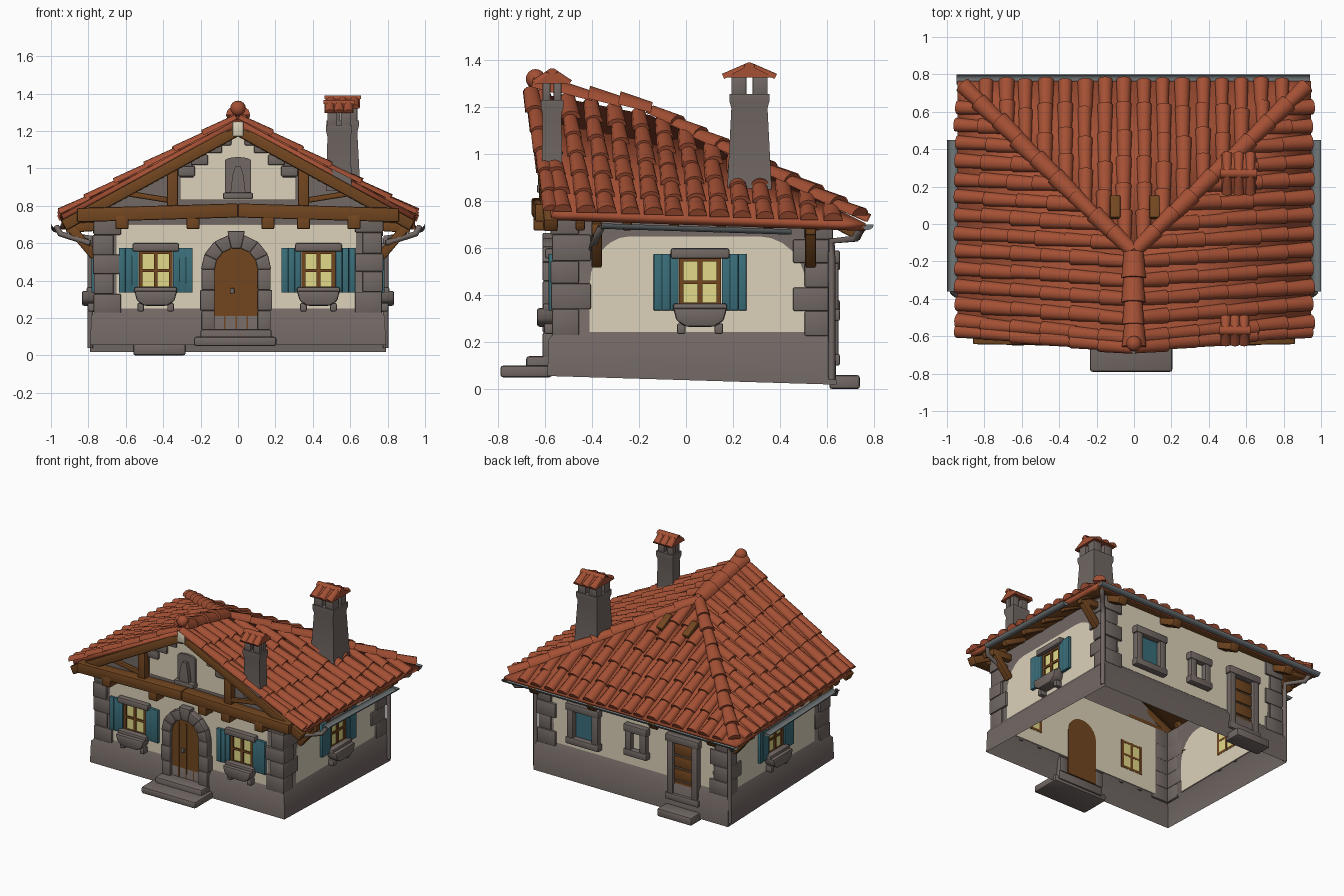
import bpy, bmesh, math, random
from mathutils import Vector, Matrix

if "Cube" in bpy.data.objects:
    bpy.data.objects.remove(bpy.data.objects["Cube"])
random.seed(4)
V = Vector
I = Matrix.Identity(4)

def mat(name, r, g, b):
    m = bpy.data.materials.new(name)
    lin = [((c / 255 + .055) / 1.055) ** 2.4 for c in (r, g, b)]
    m.diffuse_color = (*lin, 1)
    m.use_nodes = True
    m.node_tree.nodes["Principled BSDF"].inputs["Base Color"].default_value = m.diffuse_color
    return m

TILE = mat("terracotta", 164, 80, 52)
STONE = mat("grey stone", 114, 104, 100)
CREAM = mat("cream plaster", 220, 210, 186)
WOOD = mat("brown wood", 114, 70, 32)
TEAL = mat("teal paint", 58, 110, 122)
GLASS = mat("yellow glass", 226, 218, 136)
METAL = mat("gutter metal", 112, 118, 120)

def finish(name, bm, *mats, normals=True):
    if normals:
        bmesh.ops.recalc_face_normals(bm, faces=bm.faces)
    me = bpy.data.meshes.new(name)
    bm.to_mesh(me)
    bm.free()
    for m in mats:
        me.materials.append(m)
    me.shade_smooth()
    me.set_sharp_from_angle(angle=math.radians(40))
    ob = bpy.data.objects.new(name, me)
    bpy.context.collection.objects.link(ob)
    return ob

def prism(name, m, pts, y0, y1, M=I, bev=0.0):
    """Outline in x/z pushed from y0 to y1."""
    bm = bmesh.new()
    f = bm.faces.new([bm.verts.new((x, y0, z)) for x, z in pts])
    new = bmesh.ops.extrude_face_region(bm, geom=[f])["geom"]
    bmesh.ops.translate(bm, vec=(0, y1 - y0, 0), verts=[v for v in new if isinstance(v, bmesh.types.BMVert)])
    if bev:
        bmesh.ops.bevel(bm, geom=bm.edges[:], offset=bev, segments=2, affect='EDGES', profile=.5)
    bm.transform(M)
    return finish(name, bm, m)

def box(name, m, x0, x1, y0, y1, z0, z1, M=I, bev=.008):
    return prism(name, m, [(x0, z0), (x1, z0), (x1, z1), (x0, z1)], y0, y1, M, bev)

def beam(name, m, p, q, w, h):
    p, q = V(p), V(q)
    d = q - p
    side = d.cross(V((0, 0, 1))).normalized()
    R = Matrix((side, d.normalized(), side.cross(d).normalized())).transposed().to_4x4()
    return box(name, m, -w / 2, w / 2, -d.length / 2, d.length / 2, -h / 2, h / 2,
               Matrix.Translation((p + q) / 2) @ R)

def loft(name, m, rings, cap=True):
    """Stacked rectangles: x0, x1, y0, y1, z."""
    bm = bmesh.new()
    loops = [[bm.verts.new(c) for c in ((a, e, z), (b, e, z), (b, f, z), (a, f, z))] for a, b, e, f, z in rings]
    for lo, hi in zip(loops, loops[1:]):
        for i in range(4):
            bm.faces.new((lo[i], lo[(i + 1) % 4], hi[(i + 1) % 4], hi[i]))
    if cap:
        bm.faces.new(loops[-1])
    return finish(name, bm, m)

def barrel(bm, p, q, r0, r1, up=V((0, 0, 1)), n=6, lift=0.0):
    """Half-round tile from p down to q."""
    d = (q - p).normalized()
    side = d.cross(up).normalized()
    nrm = side.cross(d)
    rings = []
    for c, r in ((p, r0), (q + nrm * lift, r1)):
        rings.append([bm.verts.new(c + side * r * math.cos(math.pi * k / n) + nrm * r * .85 * math.sin(math.pi * k / n))
                      for k in range(n + 1)])
    for k in range(n):
        bm.faces.new((rings[0][k], rings[0][k + 1], rings[1][k + 1], rings[1][k]))
    bm.faces.new(rings[1])

def tile_run(bm, p, q, r, step=.17):
    n = max(1, round((q - p).length / step))
    for k in range(n):
        j = V((random.uniform(-.005, .005), random.uniform(-.005, .005), 0))
        a, b = p.lerp(q, k / n) + j, p.lerp(q, min((k + 1.1) / n, 1.0)) + j
        s = r * random.uniform(.92, 1.08)
        barrel(bm, a, b, s * .85, s * 1.05, lift=.008)

# Roof: two ruled side slopes and a hipped back
APEX, END, CX, CY = V((0, -.66, 1.265)), V((0, -.15, 1.165)), .945, .765
def hip(t, s):
    return END.lerp(V((CX * s, CY, .705)), t)
slopes = {}
for s, nm in ((-1, "left"), (1, "right")):
    cols = []
    for i in range(15):
        f = i / 14
        y = -.66 + (CY + .66) * f
        top = APEX.lerp(END, (y + .66) / .51) if y < -.15 else hip((y + .15) / (CY + .15), s)
        cols.append((top, V((CX * s, y + .09 * (1 - f), .75 - .045 * f))))
    slopes[nm] = cols
slopes["back"] = [(hip(abs(i) / 9, 1 if i > 0 else -1), V((CX * i / 9, CY, .705))) for i in range(-9, 10)]
for nm, cols in slopes.items():
    bm = bmesh.new()
    vs = [(bm.verts.new(t), bm.verts.new(b)) for t, b in cols]
    for (a, b), (c, d) in zip(vs, vs[1:]):
        bm.faces.new((a, b, d, c))
    bmesh.ops.remove_doubles(bm, verts=bm.verts, dist=.002)
    for f in bm.faces:
        f.normal_update()
        if f.normal.z < 0:
            f.normal_flip()
    ob = finish(nm + "_roof_slope", bm, TILE, WOOD, normals=False)
    so = ob.modifiers.new("thickness", 'SOLIDIFY')
    so.thickness, so.offset, so.material_offset = .035, -1, 1
    bm = bmesh.new()
    for (a, b), (c, d) in zip(cols, cols[1:]):
        p, q = (a + c) / 2, (b + d) / 2
        if (q - p).length > .07:
            tile_run(bm, p, q, .038)
    finish(nm + "_roof_tiles", bm, TILE)
bm = bmesh.new()
up = V((0, 0, .012))
tile_run(bm, END + up, APEX + up, .058, .13)
for s in (-1, 1):
    tile_run(bm, END + up, hip(.97, s) + up, .045, .15)
    tile_run(bm, APEX, V((CX * s, -.57, .75)), .036)
finish("ridge_and_hip_tiles", bm, TILE)
bm = bmesh.new()
bmesh.ops.create_uvsphere(bm, u_segments=12, v_segments=8, radius=.042, matrix=Matrix.Translation((0, -.64, 1.32)))
finish("ridge_finial", bm, TILE)
for x in (-.1, .11):  # gaps of missing tiles
    beam("missing_tile_gap", WOOD, (x, .03, 1.105), (x, .15, 1.045), .055, .03)

# Walls: open shell with projecting plinth
def ring(o, z):
    return (-.755 - o, .755 + o, -.555 - o, .605 + o, z)
shell = loft("wall_shell", STONE, [ring(.035, 0), ring(.03, .21), ring(.002, .245), ring(0, .76)], cap=False)
for v in shell.data.vertices:
    if v.co.z < .1:
        v.co.z = .038 - .03 * v.co.y
T, Rz = Matrix.Translation, lambda a: Matrix.Rotation(math.radians(a), 4, 'Z')
FRONT, BACK = T((0, -.555, 0)), T((0, .605, 0)) @ Rz(180)
RIGHT, LEFT = T((.755, 0, 0)) @ Rz(90), T((-.755, 0, 0)) @ Rz(-90)

# Plaster fields
def arched(x0, x1, z0, z1, rl, rr):
    h = z1 - z0 - .2
    arc = [k * math.pi / 12 for k in range(7)]
    return ([(x0, z0), (x1, z0)] + [(x1 - rr + rr * math.cos(a), z1 - h + h * math.sin(a)) for a in arc]
            + [(x0 + rl - rl * math.sin(a), z1 - h + h * math.cos(a)) for a in arc])
prism("front_plaster", CREAM, [(-.65, .25), (.63, .25), (.63, .76), (-.65, .76)], -.004, .004, FRONT)
prism("back_plaster", CREAM, [(-.64, .25), (.64, .25), (.67, .75), (-.67, .75)], -.004, .004, BACK)
prism("right_plaster", CREAM, arched(-.41, .51, .24, .65, .17, .2), -.004, .004, RIGHT)
prism("left_plaster", CREAM, arched(-.51, .41, .24, .65, .2, .17), -.004, .004, LEFT)

# Corner stones: a long and a short face plate in each course
for sx in (-1, 1):
    for wall_y, sy in ((-.555, -1), (.605, 1)):
        z = .225
        for k in range(5):
            h = .105 + random.uniform(-.01, .01)
            lx, ly = ((.09, .15) if k % 2 else (.13, .1))
            o = random.uniform(.014, .024)
            ys = sorted((wall_y - sy * .002, wall_y + sy * o))
            box("corner_stone", STONE, *sorted((sx * (.755 + o), sx * (.755 - lx))), *ys, z, z + h, bev=.007)
            ys = sorted((wall_y + sy * o, wall_y - sy * ly))
            box("corner_stone", STONE, *sorted((sx * .753, sx * (.755 + o))), *ys, z, z + h, bev=.007)
            z += h

# Gable: stone infill, stepped plaster, niche and timber frame
prism("gable_wall", STONE, [(-.75, .7), (.75, .7), (.75, .81), (0, 1.225), (-.75, .81)], -.575, -.565)
half = [(.31, .83), (.31, .95), (.24, .95), (.24, 1.02), (.17, 1.02), (.17, 1.08), (.1, 1.12), (.05, 1.2)]
prism("gable_plaster", CREAM, half + [(-x, z) for x, z in reversed(half)], -.584, -.575)
for s in (-1, 1):
    for x, z in ((.275, .985), (.205, 1.045), (.13, 1.11), (.08, 1.15)):
        box("gable_step_stone", STONE, s * x - .045, s * x + .045, -.6, -.575, z - .028, z + .028)
    box("gable_post", WOOD, s * .35 - .03, s * .35 + .03, -.625, -.57, .78, 1.02)
    beam("gable_rafter", WOOD, (0, -.63, 1.205), (s * .93, -.575, .695), .06, .06)
    beam("gable_brace", WOOD, (s * .37, -.605, .83), (s * .62, -.605, .87), .03, .03)
    beam("tie_beam", WOOD, (0, -.615, .775), (s * .86, -.6, .75), .085, .075)
prism("gable_niche", STONE, arched(-.07, .07, .84, 1.06, .07, .07), -.6, -.58)
box("niche_ledge", STONE, -.08, .08, -.635, -.58, .835, .87)
loft("niche_statue", STONE, [(-.04, .04, -.63, -.6, .87), (-.03, .03, -.63, -.6, .96), (-.015, .015, -.625, -.6, 1.01)])
box("gable_peak_plaster", CREAM, -.03, .03, -.665, -.6, 1.17, 1.25)
for x in (-.62, -.24, .16, .35, .62):
    box("joist_end", WOOD, x - .035, x + .035, -.65, -.56, .675, .75)

# Eave brackets and rafters
for s in (-1, 1):
    for y in (-.38, .53):
        beam("eave_bracket", WOOD, (s * .765, y, .53), (s * .9, y, .69), .045, .05)
        beam("eave_bracket_arm", WOOD, (s * .76, y, .69), (s * .92, y, .68), .045, .05)
    for k in range(6):
        y = -.45 + k * .2
        beam("side_rafter", WOOD, (s * .74, y, .785), (s * .92, y, .69), .04, .04)
for x in (-.72, -.25, .25, .72):
    beam("back_rafter", WOOD, (x, .59, .74), (x, .75, .655), .07, .06)

# Gutters and downpipes
bm = bmesh.new()
for s in (-1, 1):
    barrel(bm, V((s * .972, -.36, .705)), V((s * .972, .45, .68)), .027, .027, up=V((0, 0, -1)))
barrel(bm, V((-.95, .772, .70)), V((.94, .772, .70)), .027, .027, up=V((0, 0, -1)))
finish("gutters", bm, METAL)
def pipe(name, pts):
    cu = bpy.data.curves.new(name, 'CURVE')
    cu.dimensions, cu.bevel_depth, cu.bevel_resolution = '3D', .016, 1
    sp = cu.splines.new('POLY')
    sp.points.add(len(pts) - 1)
    for pt, c in zip(sp.points, pts):
        pt.co = (*c, 1)
    cu.materials.append(STONE)
    bpy.context.collection.objects.link(bpy.data.objects.new(name, cu))
for s in (-1, 1):
    pipe("back_downpipe", [(s * .9, .74, .68), (s * .88, .72, .64), (s * .79, .62, .63), (s * .79, .62, .56), (s * .79, .62, .04)])
    pipe("front_drain", [(s * .972, -.36, .69), (s * .95, -.38, .65), (s * .79, -.4, .6)])

# Shuttered windows
def window(nm, M, c):
    M = M @ T((c, 0, 0))
    box(nm + "_window_glass", GLASS, -.085, .085, -.006, .006, .35, .56, M, 0)
    for x in (-.08, 0, .08):
        box(nm + "_window_bar", WOOD, x - .01, x + .01, -.016, .008, .35, .56, M, 0)
    for z in (.36, .455, .55):
        box(nm + "_window_crossbar", WOOD, -.085, .085, -.015, .007, z - .008, z + .008, M, 0)
    box(nm + "_lintel", STONE, -.125, .125, -.045, 0, .555, .6, M, .01)
    box(nm + "_sill", STONE, -.115, .115, -.055, 0, .33, .365, M, .01)
    prof = [(-.115, .345), (-.1, .29), (-.06, .265), (.06, .265), (.1, .29), (.115, .345)]
    prism(nm + "_planter", STONE, prof, -.08, 0, M, .012)
    for s in (-1, 1):
        box(nm + "_planter_foot", STONE, s * .08 - .018, s * .08 + .018, -.05, 0, .235, .28, M)
        S = M @ T((s * .093, -.008, 0)) @ Rz(s * -2)
        for k in range(3):
            a, b = sorted((s * k * .035, s * (k * .035 + .0345)))
            box(nm + "_shutter_plank", TEAL, a, b, -.018, .004, .335, .575, S, .002)
window("front_left", FRONT, -.44)
window("front_right", FRONT, .43)
window("right", RIGHT, .06)
window("left", LEFT, -.06)

# Front door with stone arch and steps
D = FRONT @ T((-.01, 0, 0))
arch = [(.12 * math.cos(k * math.pi / 12), .46 + .12 * math.sin(k * math.pi / 12)) for k in range(13)]
prism("front_door", WOOD, [(-.12, .13), (.12, .13)] + arch, -.03, .006, D)
for s in (-1, 1):
    for k in range(3):
        box("door_jamb_stone", STONE, *sorted((s * .115, s * (.185 + .008 * (k % 2)))), -.055, 0, .13 + k * .11, .24 + k * .11, D, .006)
for k in range(7):
    a, b = k * math.pi / 7, (k + 1) * math.pi / 7
    ro = .21 if k == 3 else .188
    pts = [(r * math.cos(t), .46 + r * math.sin(t)) for r, t in ((.115, a), (ro, a), (ro, b), (.115, b))]
    prism("door_arch_stone", STONE, pts, -.055, 0, D, .005)
for x in (-.06, 0, .06):
    box("door_plank_strip", WOOD, x - .004, x + .004, -.035, -.028, .14, .54, D, 0)
box("door_handle", STONE, -.03, -.01, -.05, -.028, .33, .36, D, .004)
box("front_upper_step", STONE, -.2, .18, -.68, -.56, .07, .14, bev=.012)
box("front_lower_step", STONE, -.235, .205, -.79, -.57, .05, .1, bev=.012)

# Back openings with stone surrounds
def surround(nm, x, w, z0, z1, m):
    M = BACK @ T((-x, 0, 0))
    h = w / 2
    box(nm + "_panel", m, -h + .03, h - .03, -.01, .006, z0, z1, M, 0)
    for s in (-1, 1):
        box(nm + "_jamb", STONE, *sorted((s * h, s * (h - .05))), -.045, 0, z0, z1, M)
    box(nm + "_head", STONE, -h - .01, h + .01, -.05, 0, z1 - .045, z1 + .01, M)
    box(nm + "_foot", STONE, -h - .01, h + .01, -.05, 0, z0 - .01, z0 + .04, M)
    return M
surround("back_window", .39, .25, .3, .58, TEAL)
surround("small_back_window", -.04, .17, .34, .55, CREAM)
M = surround("back_door", -.42, .25, .11, .57, STONE)
for k in range(4):
    box("back_door_plank", WOOD, -.08, .08, -.022, .008, .155 + k * .093, .235 + k * .093, M, .003)
box("back_step", STONE, -.56, -.28, .61, .74, 0, .06, bev=.012)

# Chimneys: tapered shaft, corner piers and tiled gable cap
def chimney(nm, cx, cy, hx, hy, z0, z1, taper):
    a, b = hx * taper, hy * taper
    sq = lambda p, q, z: (cx - p, cx + p, cy - q, cy + q, z)
    loft(nm + "_shaft", STONE, [sq(a, b, z0), sq(hx, hy, z1 - .13), sq(hx + .008, hy + .008, z1 - .1), sq(hx + .008, hy + .008, z1 - .07)])
    for sx in (-1, 1):
        for sy in (-1, 1):
            xs, ys = sorted((cx + sx * hx, cx + sx * hx * .17)), sorted((cy + sy * hy, cy + sy * hy * .17))
            box(nm + "_pier", STONE, *xs, *ys, z1 - .075, z1 + .005, bev=.004)
    w, rise = hy + .03, .055
    prism(nm + "_cap", TILE, [(-w, 0), (w, 0), (0, rise)], -hx - .015, hx + .015, T((cx, cy, z1)) @ Rz(90))
    bm = bmesh.new()
    for k in (-1, 0, 1):
        for s in (-1, 1):
            x = cx + k * hx * .8
            barrel(bm, V((x, cy, z1 + rise - .008)), V((x, cy + s * w, z1 - .005)), .022, .028)
    barrel(bm, V((cx - hx - .02, cy, z1 + rise - .01)), V((cx + hx + .02, cy, z1 + rise - .01)), .024, .024)
    finish(nm + "_cap_tiles", bm, TILE)
chimney("large_chimney", .56, .27, .078, .077, .82, 1.325, 1.25)
chimney("small_chimney", .54, -.57, .062, .04, .88, 1.3, 1.1)
